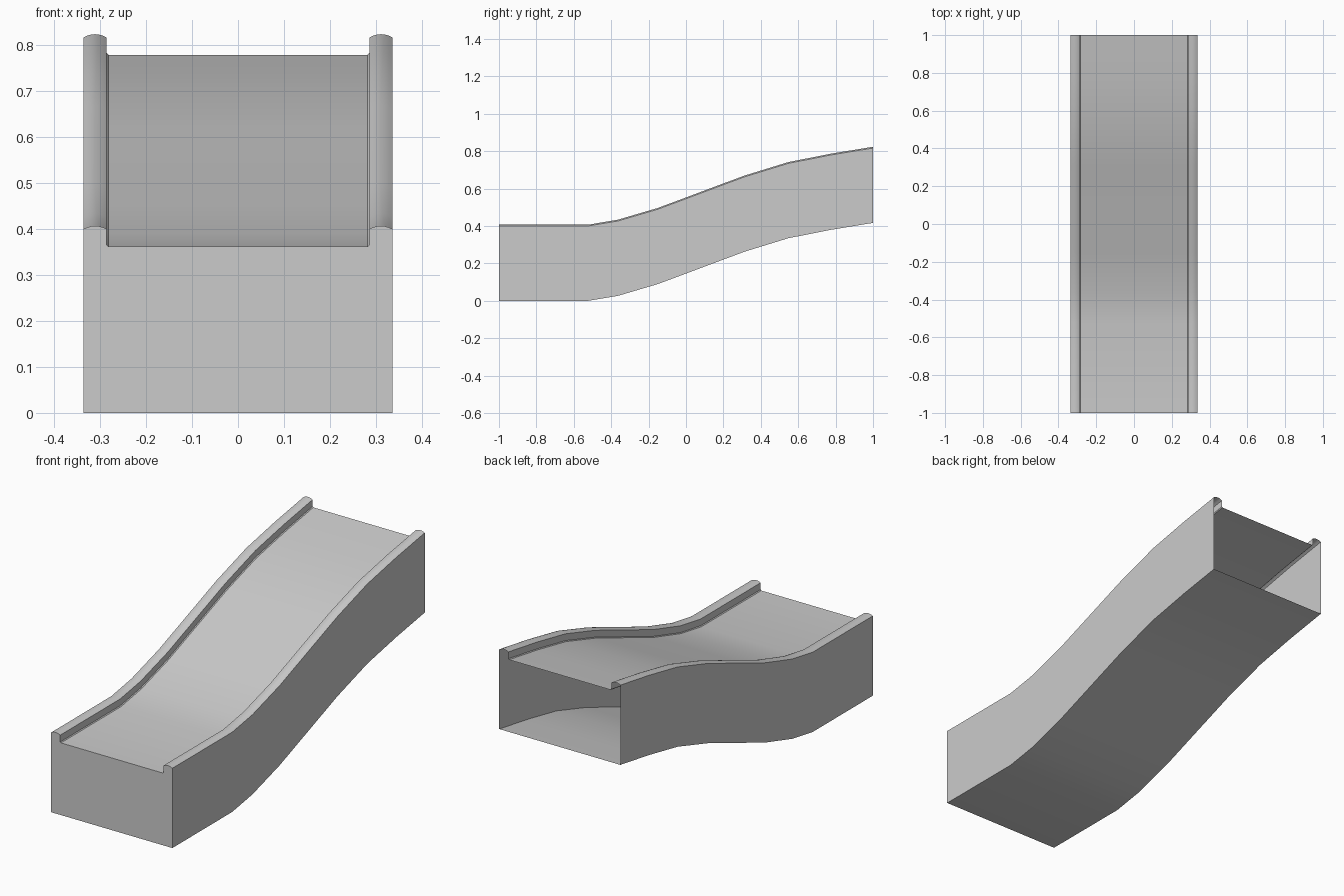
import bpy, bmesh, math

if "Cube" in bpy.data.objects:
    bpy.data.objects.remove(bpy.data.objects["Cube"])

# Side path: (y, height of the underside)
path = [(-1, 0), (-0.525, 0), (-0.364, 0.027), (-0.15, 0.09), (0.31, 0.262),
        (0.547, 0.335), (0.775, 0.38), (1, 0.417)]

# Half cross-section (x, z): outer wall, crowned rail, lip, deck edge
W, INNER, RAIL, CROWN, DECK = 0.336, 0.286, 0.400, 0.007, 0.362
half = [(W, 0)]
for i in range(7):
    t = i / 6
    half.append((W + (INNER - W) * t, RAIL + CROWN * 4 * t * (1 - t)))
half += [(INNER, DECK + 0.004), (INNER - 0.004, DECK)]
section = half + [(-x, z) for x, z in reversed(half)]

# Sweep the section along the path: shell is open at the back
bm = bmesh.new()
rings = [[bm.verts.new((x, y, z + h)) for x, z in section] for y, h in path]
n = len(section)
for a, b in zip(rings, rings[1:]):
    for i in range(n):
        j = (i + 1) % n
        bm.faces.new((a[j], a[i], b[i], b[j]))

# Closed front panel
bm.faces.new(rings[0])

mesh = bpy.data.meshes.new("curved_ramp")
bm.to_mesh(mesh)
bm.free()
ramp = bpy.data.objects.new("curved_ramp", mesh)
bpy.context.collection.objects.link(ramp)

# Smooth along the slope, crisp at the edges
bpy.context.view_layer.objects.active = ramp
ramp.select_set(True)
bpy.ops.object.shade_smooth_by_angle(angle=math.radians(30))
